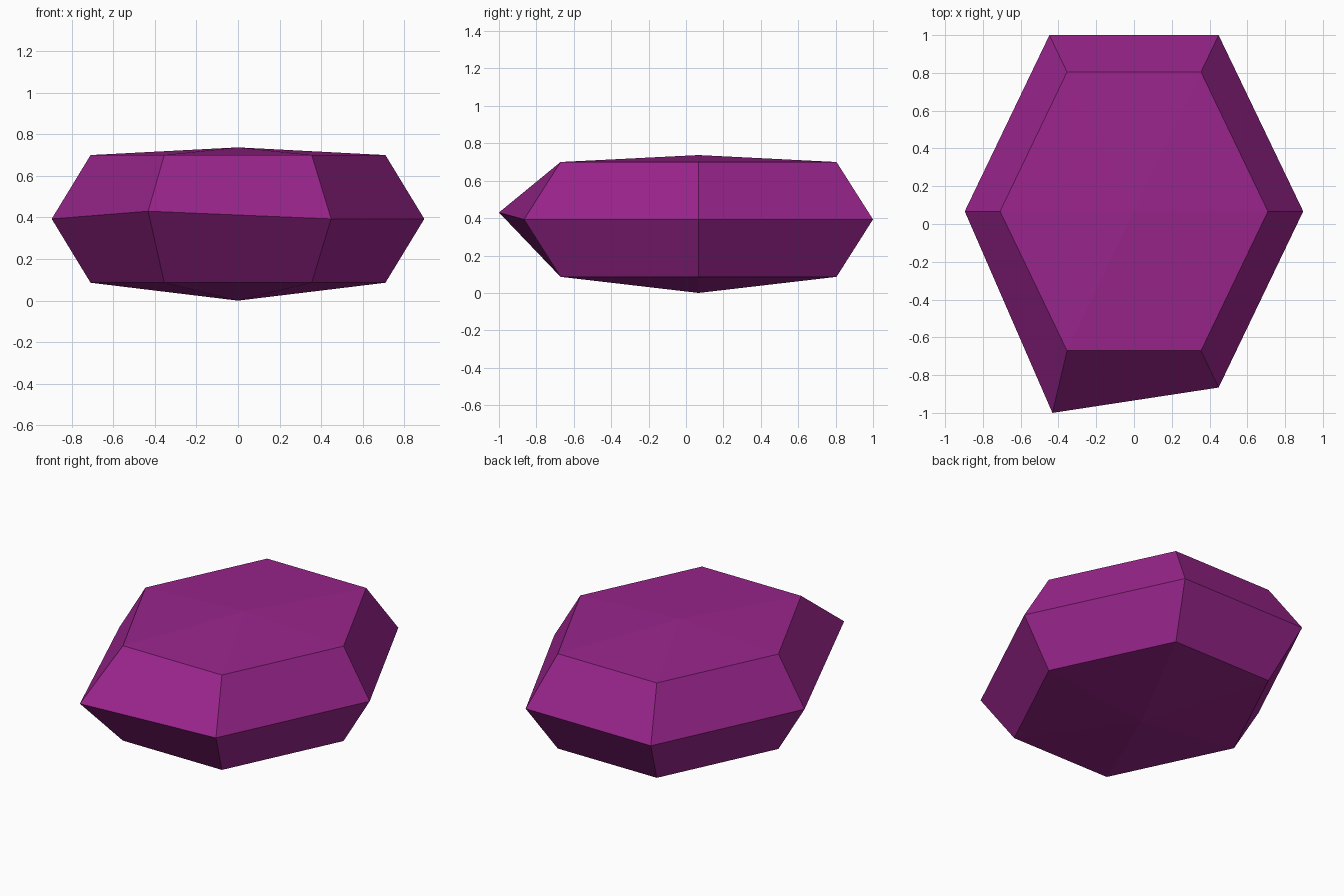
import bpy
import bmesh
from math import cos, sin, radians

default = bpy.data.objects.get("Cube")
if default:
    bpy.data.objects.remove(default, do_unlink=True)

# Single purple gem colour
COLOUR = (0.32, 0.018, 0.26, 1.0)
purple = bpy.data.materials.new("deep purple")
purple.use_nodes = True
purple.diffuse_color = COLOUR
purple.node_tree.nodes["Principled BSDF"].inputs["Base Color"].default_value = COLOUR

CENTRE_Y = 0.067
SIDES = 6
bm = bmesh.new()


def add_ring(rx, ry, z):
    """Six-sided ring with corners on the x axis."""
    angles = [radians(360 / SIDES * i) for i in range(SIDES)]
    return [bm.verts.new((rx * cos(a), CENTRE_Y + ry * sin(a), z)) for a in angles]


# Lower ring, girdle and upper ring
rings = [add_ring(0.709, 0.852, 0.086),
         add_ring(0.896, 1.077, 0.393),
         add_ring(0.709, 0.852, 0.70)]
bottom_tip = bm.verts.new((0, CENTRE_Y, 0))
top_tip = bm.verts.new((0, CENTRE_Y, 0.737))

# Front right girdle corner is pulled forward into a point
rings[1][4].co = (-0.432, -1.0, 0.43)

# Shallow end caps and side facets
for i in range(SIDES):
    j = (i + 1) % SIDES
    bm.faces.new((bottom_tip, rings[0][j], rings[0][i]))
    bm.faces.new((top_tip, rings[2][i], rings[2][j]))
    for low, high in zip(rings, rings[1:]):
        bm.faces.new((low[i], low[j], high[j], high[i]))

bmesh.ops.recalc_face_normals(bm, faces=bm.faces[:])
mesh = bpy.data.meshes.new("gem_stone")
bm.to_mesh(mesh)
bm.free()
mesh.materials.append(purple)
gem = bpy.data.objects.new("gem_stone", mesh)
bpy.context.collection.objects.link(gem)
